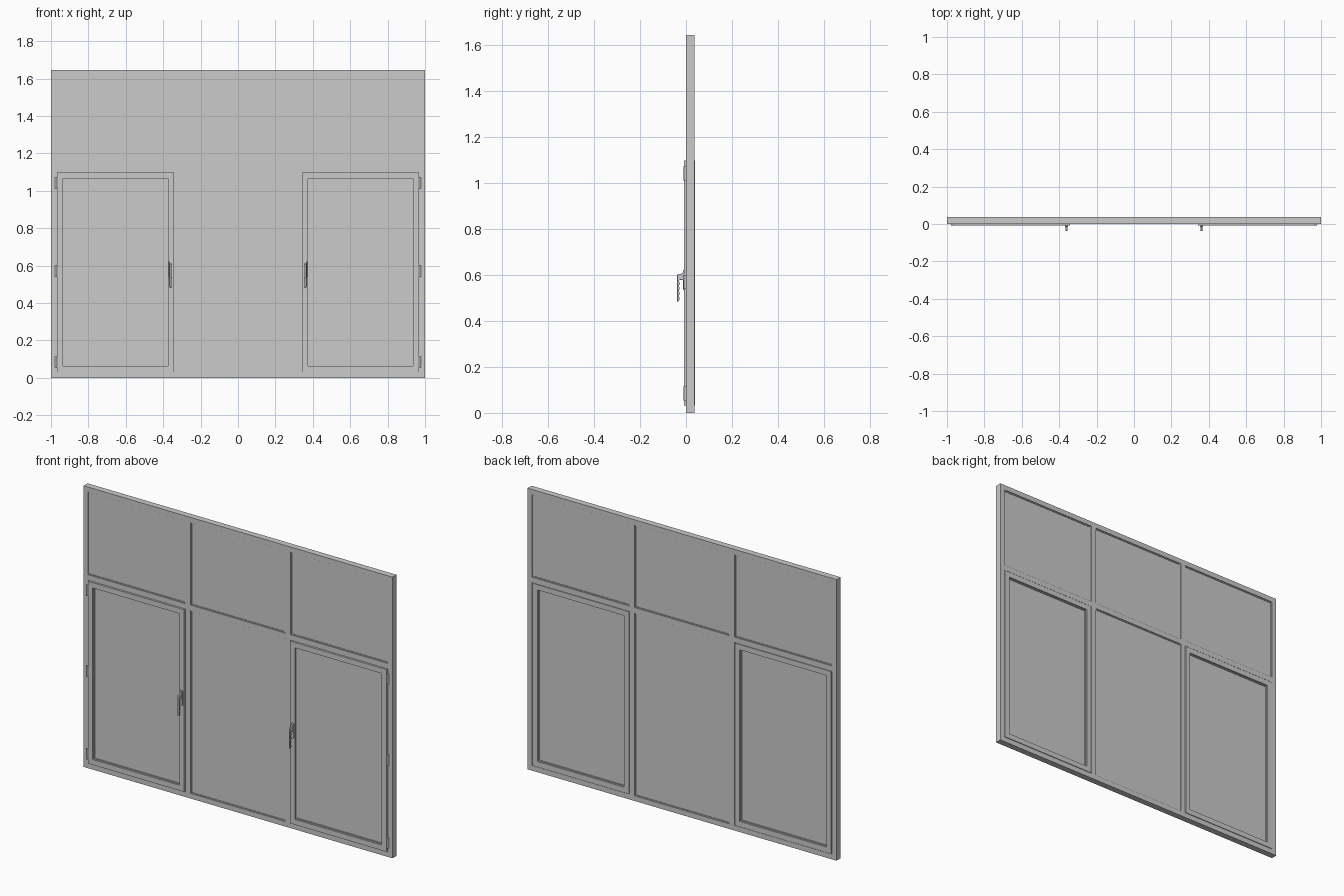
import bpy, bmesh, math

if "Cube" in bpy.data.objects:
    bpy.data.objects.remove(bpy.data.objects["Cube"])

YF, YB = 0.0, 0.037             # front and back of the main frame
COLS = [(-0.97, -0.34), (-0.308, 0.308), (0.34, 0.97)]
ROWS = [(0.03, 1.10), (1.132, 1.615)]


def finish(bm, name):
    bmesh.ops.recalc_face_normals(bm, faces=bm.faces)
    me = bpy.data.meshes.new(name)
    bm.to_mesh(me)
    bm.free()
    ob = bpy.data.objects.new(name, me)
    bpy.context.collection.objects.link(ob)
    return ob


def lattice(name, xs, zs, y0, y1):
    """Plate with openings: cells with odd column and odd row stay open."""
    bm = bmesh.new()
    v = [[bm.verts.new((x, y0, z)) for z in zs] for x in xs]
    for i in range(len(xs) - 1):
        for j in range(len(zs) - 1):
            if not (i % 2 and j % 2):
                bm.faces.new((v[i][j], v[i + 1][j], v[i + 1][j + 1], v[i][j + 1]))
    ext = bmesh.ops.extrude_face_region(bm, geom=bm.faces[:], use_keep_orig=True)
    for e in ext["geom"]:
        if isinstance(e, bmesh.types.BMVert):
            e.co.y = y1
    return finish(bm, name)


def ring(name, x0, x1, z0, z1, w, y0, y1):
    return lattice(name, [x0, x0 + w, x1 - w, x1], [z0, z0 + w, z1 - w, z1], y0, y1)


def box(name, x0, x1, y0, y1, z0, z1, bevel=0.0):
    bm = bmesh.new()
    bmesh.ops.create_cube(bm, size=1)
    for v in bm.verts:
        v.co = ((x0 + x1) / 2 + v.co.x * (x1 - x0),
                (y0 + y1) / 2 + v.co.y * (y1 - y0),
                (z0 + z1) / 2 + v.co.z * (z1 - z0))
    if bevel:
        bmesh.ops.bevel(bm, geom=bm.edges[:], offset=bevel, segments=2,
                        affect='EDGES', profile=0.5)
    return finish(bm, name)


def side_profile(name, pts, x, w):
    """Outline in the y-z plane, extruded across x with softened edges."""
    bm = bmesh.new()
    f = bm.faces.new([bm.verts.new((x - w / 2, y, z)) for y, z in pts])
    ext = bmesh.ops.extrude_face_region(bm, geom=[f], use_keep_orig=True)
    bmesh.ops.translate(bm, vec=(w, 0, 0),
                        verts=[e for e in ext["geom"] if isinstance(e, bmesh.types.BMVert)])
    ob = finish(bm, name)
    mod = ob.modifiers.new("soft_edges", 'BEVEL')
    mod.width, mod.segments = 0.0015, 2
    return ob


# main frame with six openings
xs = [-1] + [x for c in COLS for x in c] + [1]
zs = [0] + [z for r in ROWS for z in r] + [1.645]
lattice("main_frame", xs, zs, YF, YB)

# fixed panes with their seals
for i, (x0, x1) in enumerate(COLS):
    for j, (z0, z1) in enumerate(ROWS):
        if j == 0 and i != 1:
            continue
        ring(f"fixed_seal_{i}_{j}", x0, x1, z0, z1, 0.005, YF + 0.004, YB - 0.004)
        box(f"fixed_glass_{i}_{j}", x0 + 0.004, x1 - 0.004, YF + 0.007, YB - 0.007,
            z0 + 0.004, z1 - 0.004)

# opening sashes, mirrored left and right
for s, side in ((-1, "left"), (1, "right")):
    x0, x1 = sorted((s * 0.343, s * 0.967))
    z0, z1 = 0.032, 1.098
    ring(side + "_sash", x0, x1, z0, z1, 0.031, -0.008, 0.0385)
    # thin stop closing the gap between sash and frame
    a, b = sorted((s * 0.34, s * 0.97))
    ring(side + "_sash_stop", a, b, 0.03, 1.10, 0.004, 0.006, 0.031)
    gx0, gx1, gz0, gz1 = x0 + 0.031, x1 - 0.031, z0 + 0.031, z1 - 0.031
    ring(side + "_sash_seal", gx0, gx1, gz0, gz1, 0.005, 0.002, 0.029)
    box(side + "_sash_glass", gx0 + 0.004, gx1 - 0.004, 0.006, 0.025,
        gz0 + 0.004, gz1 - 0.004)

    # three hinges on the outer stile
    for k, z in enumerate((0.085, 0.57, 1.042)):
        bm = bmesh.new()
        bmesh.ops.create_cone(bm, cap_ends=True, segments=16, radius1=0.006,
                              radius2=0.006, depth=0.06)
        bmesh.ops.translate(bm, verts=bm.verts, vec=(s * 0.973, -0.004, z))
        ob = finish(bm, f"{side}_hinge_{k}")
        for p in ob.data.polygons:
            p.use_smooth = len(p.vertices) == 4
        a, b = sorted((s * 0.972, s * 0.982))
        box(f"{side}_hinge_leaf_{k}", a, b, -0.004, 0.001, z - 0.028, z + 0.028)

    # handle: base plate, neck and grip with finger waves
    hx = s * 0.36
    box(side + "_handle_plate", hx - 0.008, hx + 0.008, -0.014, -0.006, 0.535, 0.622, 0.002)
    waves = [(-0.029 - 0.0022 * math.cos(t * math.pi / 2),
              0.487 + 0.0055 * t) for t in range(17)]
    grip = [(-0.0125, 0.612), (-0.02, 0.606), (-0.036, 0.605), (-0.0385, 0.600),
            (-0.0385, 0.488), (-0.036, 0.483)]
    side_profile(side + "_handle_grip", grip + waves + [(-0.024, 0.580), (-0.0125, 0.578)],
                 hx, 0.010)
